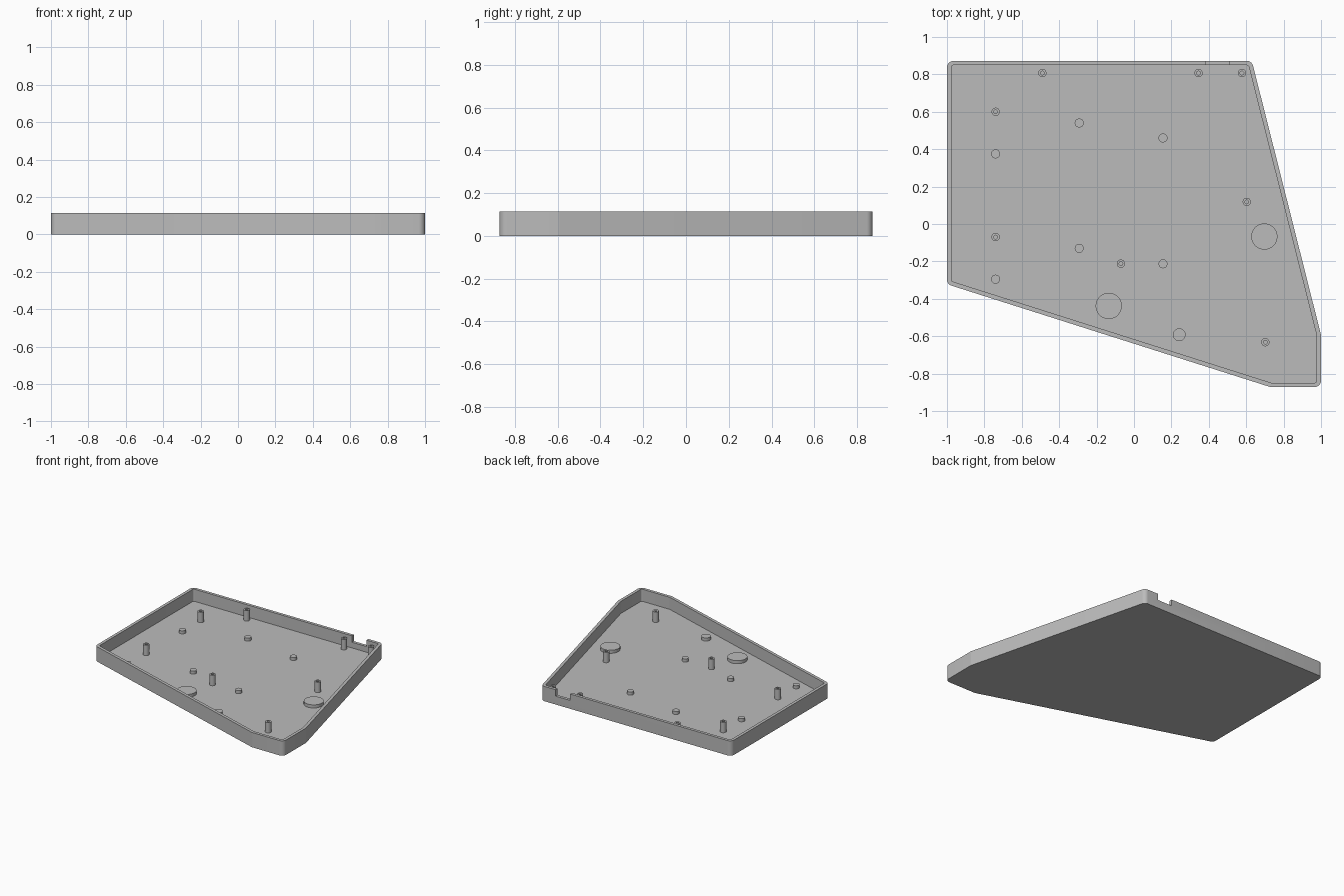
import bpy, bmesh, math
from mathutils import Vector

if "Cube" in bpy.data.objects:
    bpy.data.objects.remove(bpy.data.objects["Cube"])

HEIGHT, WALL, FLOOR = 0.115, 0.023, 0.021

grey = bpy.data.materials.new("plain grey")
grey.use_nodes = True
grey.diffuse_color = (0.5, 0.5, 0.5, 1)
grey.node_tree.nodes["Principled BSDF"].inputs["Base Color"].default_value = (0.5, 0.5, 0.5, 1)


def loft(name, rings):
    """Skin a stack of equal-length point rings and cap both ends."""
    bm = bmesh.new()
    loops = [[bm.verts.new(p) for p in ring] for ring in rings]
    for a, b in zip(loops, loops[1:]):
        for i in range(len(a)):
            j = (i + 1) % len(a)
            bm.faces.new((a[i], a[j], b[j], b[i]))
    bm.faces.new(loops[0][::-1])
    bm.faces.new(loops[-1])
    bmesh.ops.recalc_face_normals(bm, faces=bm.faces)
    mesh = bpy.data.meshes.new(name)
    bm.to_mesh(mesh)
    bm.free()
    mesh.materials.append(grey)
    obj = bpy.data.objects.new(name, mesh)
    bpy.context.collection.objects.link(obj)
    return obj


def smooth(obj):
    bpy.ops.object.select_all(action='DESELECT')
    obj.select_set(True)
    bpy.context.view_layer.objects.active = obj
    bpy.ops.object.shade_smooth_by_angle(angle=math.radians(30))


def inset(points, d):
    """Move every side of a counter-clockwise polygon inwards by d."""
    result = []
    for i, p in enumerate(points):
        u = (p - points[i - 1]).normalized()
        v = (points[(i + 1) % len(points)] - p).normalized()
        n = Vector((-u.y, u.x)) + Vector((-v.y, v.x))
        result.append(p + n * (2 * d / n.length_squared))
    return result


def rounded(points, radius, z, steps=8):
    """Replace each corner with a tangent arc."""
    ring = []
    for i, p in enumerate(points):
        u = (p - points[i - 1]).normalized()
        v = (points[(i + 1) % len(points)] - p).normalized()
        turn = u.angle(v)
        start = p - u * radius * math.tan(turn / 2)
        centre = start + Vector((-u.y, u.x)) * radius
        a0 = math.atan2(-u.x, u.y)
        for k in range(steps + 1):
            a = a0 + turn * k / steps
            ring.append((centre.x + radius * math.cos(a), centre.y + radius * math.sin(a), z))
    return ring


def turned(name, x, y, profile, sides=28):
    """Lathe a (radius, height) profile about a vertical axis."""
    rings = [[(x + r * math.cos(k * math.tau / sides), y + r * math.sin(k * math.tau / sides), z)
              for k in range(sides)] for r, z in profile]
    smooth(loft(name, rings))


# Open tray: outer wall, rim, inner wall, floor
outline = [Vector(p) for p in ((-1, 0.872), (-1, -0.322), (0.73, -0.872),
                               (1, -0.872), (1, -0.594), (0.63, 0.872))]
inner = inset(outline, WALL)
tray = loft("tray", [rounded(outline, 0.035, 0), rounded(outline, 0.035, HEIGHT),
                     rounded(inner, 0.012, HEIGHT), rounded(inner, 0.012, FLOOR)])

# Cable notch through the back wall
box = [(0.385, 0.83), (0.51, 0.83), (0.51, 0.9), (0.385, 0.9)]
cutter = loft("notch_cutter", [[(x, y, z) for x, y in box] for z in (0.065, 0.2)])
cutter.hide_render = True
cut = tray.modifiers.new("notch", 'BOOLEAN')
cut.operation, cut.solver, cut.object = 'DIFFERENCE', 'EXACT', cutter
bpy.ops.object.select_all(action='DESELECT')
tray.select_set(True)
bpy.context.view_layer.objects.active = tray
bpy.ops.object.modifier_apply(modifier=cut.name)
bpy.data.objects.remove(cutter)
smooth(tray)

# Hollow screw posts
BASE, TOP = FLOOR - 0.005, 0.102
for x, y in ((-0.49, 0.807), (0.345, 0.807), (0.577, 0.807), (-0.74, 0.6),
             (-0.74, -0.07), (0.603, 0.118), (-0.07, -0.212), (0.702, -0.632)):
    turned("screw_post", x, y, [(0.022, BASE), (0.022, TOP), (0.01, TOP), (0.01, FLOOR + 0.005)])

# Short support pegs
for x, y in ((-0.293, 0.54), (0.155, 0.46), (-0.74, 0.375),
             (-0.293, -0.13), (0.155, -0.213), (-0.74, -0.295)):
    turned("support_peg", x, y, [(0.024, BASE), (0.024, 0.045)])

# Wide support peg and two large pads
turned("wide_peg", 0.242, -0.592, [(0.034, BASE), (0.034, 0.045)])
for x, y in ((0.697, -0.067), (-0.135, -0.438)):
    turned("round_pad", x, y, [(0.07, BASE), (0.07, 0.045)], 48)
